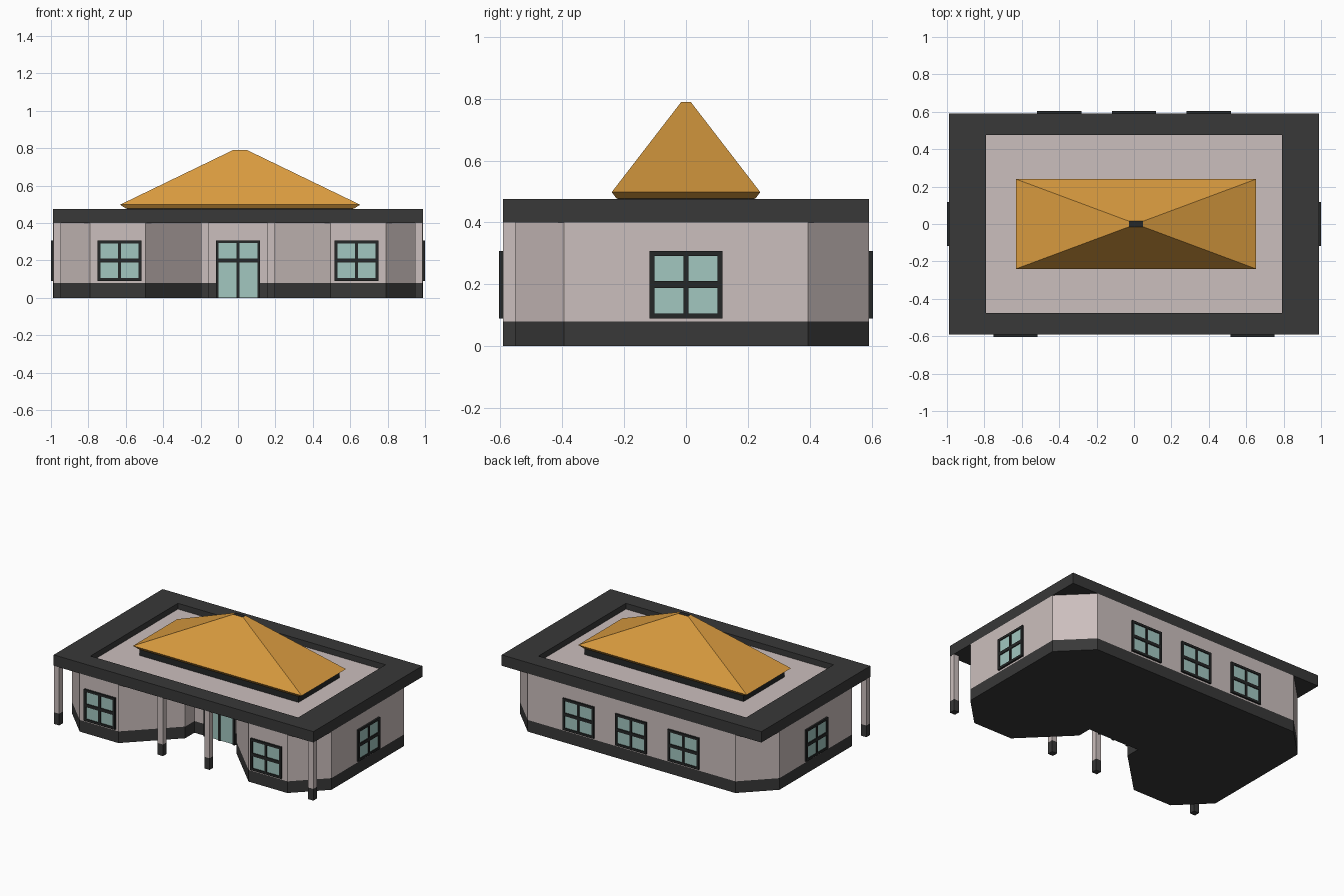
import bpy, bmesh, math
from mathutils import Matrix, Vector

if "Cube" in bpy.data.objects:
    bpy.data.objects.remove(bpy.data.objects["Cube"])

def material(name, rgb):
    m = bpy.data.materials.new(name)
    m.diffuse_color = (*rgb, 1)
    m.use_nodes = True
    m.node_tree.nodes["Principled BSDF"].inputs["Base Color"].default_value = m.diffuse_color
    return m

WALL = material("wall_plaster", (0.60, 0.52, 0.51))
DARK = material("dark_trim", (0.04, 0.04, 0.04))
BLACK = material("frame_black", (0.018, 0.02, 0.02))
GLASS = material("pale_glass", (0.36, 0.57, 0.53))
ROOF = material("orange_roof", (0.70, 0.33, 0.05))

def finish(name, bm, *mats):
    bmesh.ops.recalc_face_normals(bm, faces=bm.faces)
    me = bpy.data.meshes.new(name)
    bm.to_mesh(me)
    bm.free()
    ob = bpy.data.objects.new(name, me)
    for m in mats:
        me.materials.append(m)
    bpy.context.collection.objects.link(ob)
    return ob

def add_box(bm, lo, hi):
    lo, hi = Vector(lo), Vector(hi)
    mat = Matrix.Translation((lo + hi) / 2) @ Matrix.Diagonal((*(hi - lo), 1))
    return bmesh.ops.create_cube(bm, size=1, matrix=mat)["verts"]

def box(name, lo, hi, mat):
    bm = bmesh.new()
    add_box(bm, lo, hi)
    return finish(name, bm, mat)

def prism(name, pts, z0, z1, mat):
    bm = bmesh.new()
    face = bm.faces.new([bm.verts.new((x, y, z0)) for x, y in pts])
    ext = bmesh.ops.extrude_face_region(bm, geom=[face], use_keep_orig=True)["geom"]
    for v in ext:
        if isinstance(v, bmesh.types.BMVert):
            v.co.z = z1
    return finish(name, bm, mat)

X, Y = 0.988, 0.592          # half size of the house
YD = -0.195                  # entrance wall

# Body: chamfered corners and a recessed entrance, mirrored across x
half = [(0.195, YD), (0.195, -0.295), (0.495, -Y), (0.79, -Y),
        (X, -0.395), (X, 0.395), (0.79, Y)]
outline = half + [(-x, y) for x, y in reversed(half)]
prism("plinth", outline, 0, 0.08, DARK)
prism("walls", outline, 0.08, 0.40, WALL)

# Porch posts
for i, x in enumerate((-0.967, -0.177, 0.177, 0.967)):
    y, r = -Y + 0.021, 0.02
    box(f"post_foot_{i}", (x - r, y - r, 0), (x + r, y + r, 0.08), DARK)
    box(f"post_{i}", (x - r, y - r, 0.08), (x + r, y + r, 0.40), WALL)

# Flat roof slab with a sunken pale deck
bm = bmesh.new()
add_box(bm, (-X, -Y, 0.40), (X, Y, 0.475))
deck = max(bm.faces, key=lambda f: f.calc_center_median().z)
for sx, sy, dz in ((0.79 / X, 0.475 / Y, 0), (1, 1, -0.04)):
    deck = bmesh.ops.extrude_discrete_faces(bm, faces=[deck])["faces"][0]
    for v in deck.verts:
        v.co.x *= sx
        v.co.y *= sy
        v.co.z += dz
deck.material_index = 1
finish("roof_slab", bm, DARK, WALL)

# Hipped roof on a dark curb, stacked rectangular rings
CX = 0.011
box("roof_curb", (CX - 0.605, -0.222, 0.43), (CX + 0.605, 0.222, 0.479), BLACK)
bm = bmesh.new()
rings = []
for hx, hy, z in ((0.61, 0.225, 0.478), (0.642, 0.24, 0.498), (0.038, 0.015, 0.79)):
    rings.append([bm.verts.new((CX + sx * hx, sy * hy, z))
                  for sx, sy in ((-1, -1), (1, -1), (1, 1), (-1, 1))])
for a, b in zip(rings, rings[1:]):
    for i in range(4):
        j = (i + 1) % 4
        bm.faces.new((a[i], a[j], b[j], b[i]))
bm.faces.new(rings[0])
bm.faces.new(rings[2]).material_index = 1
finish("hipped_roof", bm, ROOF, BLACK)

# Windows and door: glass with frame bars, built facing -y then turned
def glazed(name, pos, angle, w, z0, z1, border, mid, sill=True):
    h, d = w / 2, 0.012
    place = Matrix.Translation((*pos, 0)) @ Matrix.Rotation(angle, 4, 'Z')
    bars = [(-h, -h + border, z0, z1), (h - border, h, z0, z1),
            (-0.008, 0.008, z0, z1), (-h, h, z1 - border, z1),
            (-h, h, mid - 0.011, mid + 0.011)]
    if sill:
        bars.append((-h, h, z0, z0 + border))
    bm = bmesh.new()
    for x0, x1, a, b in bars:
        add_box(bm, (x0, -d, a), (x1, 0.004, b))
    finish(name + "_frame", bm, BLACK).matrix_world = place
    glass = box(name + "_glass", (-h + 0.005, -0.006, z0 + 0.002),
                (h - 0.005, 0.004, z1 - 0.005), GLASS)
    glass.matrix_world = place

spots = [("front_left_window", (-0.633, -Y), 0), ("front_right_window", (0.633, -Y), 0),
         ("right_window", (X, 0), math.pi / 2), ("left_window", (-X, 0), -math.pi / 2)]
spots += [(f"back_window_{i}", (0.4 * (i - 1), Y), math.pi) for i in range(3)]
for name, pos, angle in spots:
    glazed(name, pos, angle, 0.236, 0.09, 0.307, 0.016, 0.199)
glazed("door", (0, YD), 0, 0.236, 0, 0.307, 0.014, 0.199, sill=False)
